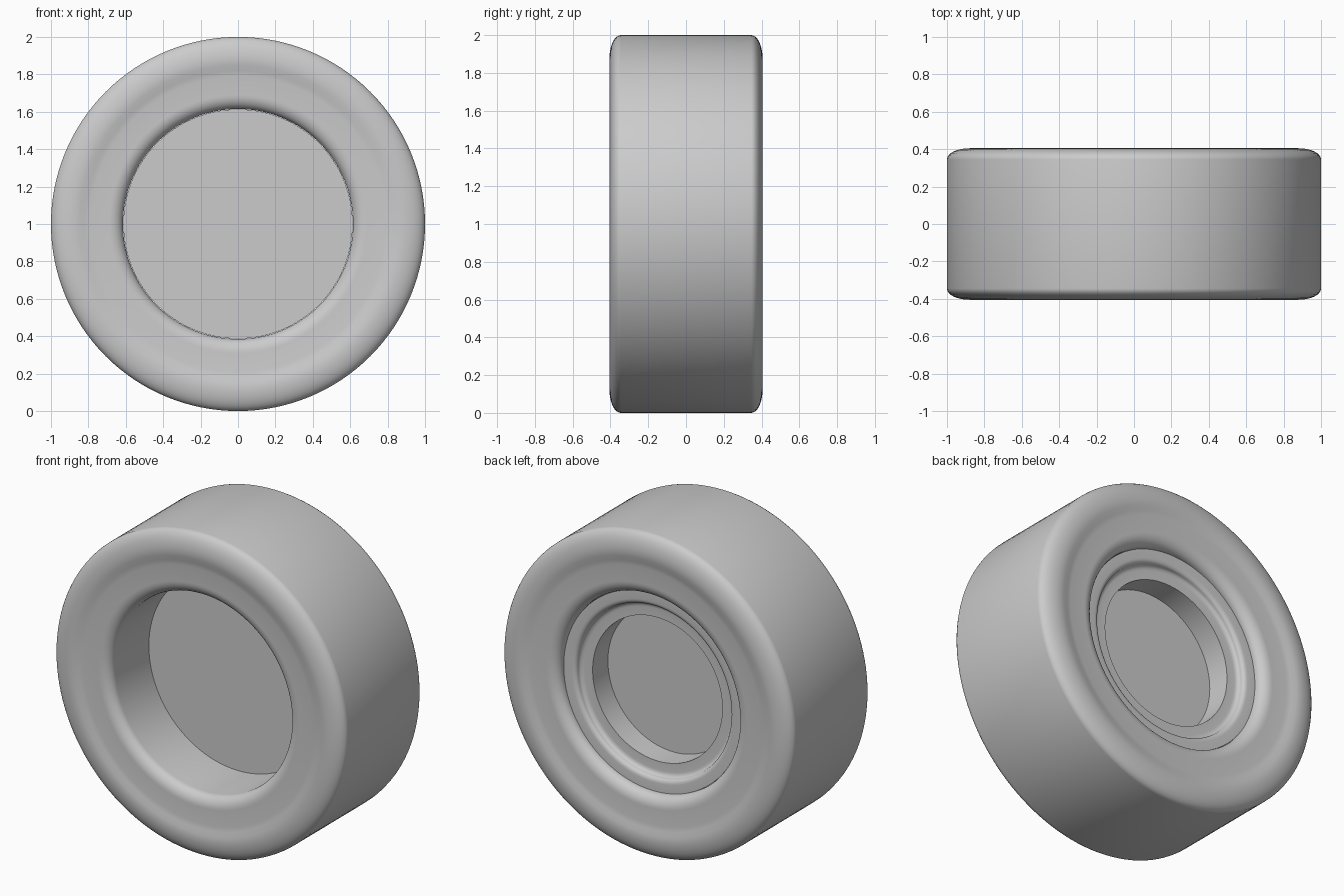
import bpy
import bmesh
import math
from mathutils import Matrix

cube = bpy.data.objects.get("Cube")
if cube:
    bpy.data.objects.remove(cube, do_unlink=True)

SEGMENTS = 128

# Single grey finish
grey = bpy.data.materials.new("plain_grey")
grey.use_nodes = True
color = (0.6, 0.6, 0.6, 1)
grey.diffuse_color = color
grey.node_tree.nodes["Principled BSDF"].inputs["Base Color"].default_value = color


def lathe(name, profile, closed):
    """Revolve (radius, y) points around the wheel axle."""
    bm = bmesh.new()
    verts = [bm.verts.new((r, y, 0)) for r, y in profile]
    edges = [bm.edges.new(pair) for pair in zip(verts, verts[1:])]
    if closed:
        edges.append(bm.edges.new((verts[-1], verts[0])))
    bmesh.ops.spin(bm, geom=verts + edges, cent=(0, 0, 0), axis=(0, 1, 0),
                   angle=math.tau, steps=SEGMENTS, use_merge=False)
    bmesh.ops.remove_doubles(bm, verts=bm.verts, dist=0.0005)
    bmesh.ops.dissolve_degenerate(bm, edges=bm.edges, dist=0.0001)
    bmesh.ops.recalc_face_normals(bm, faces=bm.faces)
    bmesh.ops.transform(bm, matrix=Matrix.Translation((0, 0, 1)), verts=bm.verts)
    mesh = bpy.data.meshes.new(name)
    bm.to_mesh(mesh)
    bm.free()
    mesh.materials.append(grey)
    obj = bpy.data.objects.new(name, mesh)
    bpy.context.collection.objects.link(obj)
    bpy.ops.object.select_all(action='DESELECT')
    obj.select_set(True)
    bpy.context.view_layer.objects.active = obj
    bpy.ops.object.shade_smooth_by_angle(angle=math.radians(40))
    return obj


def arc(cr, cy, rad_r, rad_y, start, end, steps=8):
    """Elliptical arc of profile points; angles in degrees."""
    angles = [math.radians(start + (end - start) * i / steps) for i in range(steps + 1)]
    return [(cr + rad_r * math.cos(a), cy + rad_y * math.sin(a)) for a in angles]


# Tyre: rounded shoulder, shallow dished sidewall, rounded lip into the bore
side = arc(0.88, 0.345, 0.12, 0.06, 0, 90)
side += [(0.85, 0.402), (0.82, 0.393), (0.79, 0.388), (0.69, 0.388)]
side += arc(0.69, 0.328, 0.075, 0.06, 90, 180)[1:]
tyre_profile = side + [(r, -y) for r, y in reversed(side)]
lathe("tyre", tyre_profile, True)

# Hub: flat plate at the front, stepped rim and recessed centre at the back
hub_profile = [(0, 0), (0.613, 0), (0.613, 0.325), (0.56, 0.325)]
hub_profile += arc(0.56, 0.302, 0.03, 0.023, 90, 180, 5)[1:]
hub_profile += arc(0.5, 0.302, 0.03, 0.022, 0, -90, 5)[1:]
hub_profile += [(0.446, 0.28), (0.446, 0.13), (0, 0.13)]
lathe("hub", hub_profile, False)
